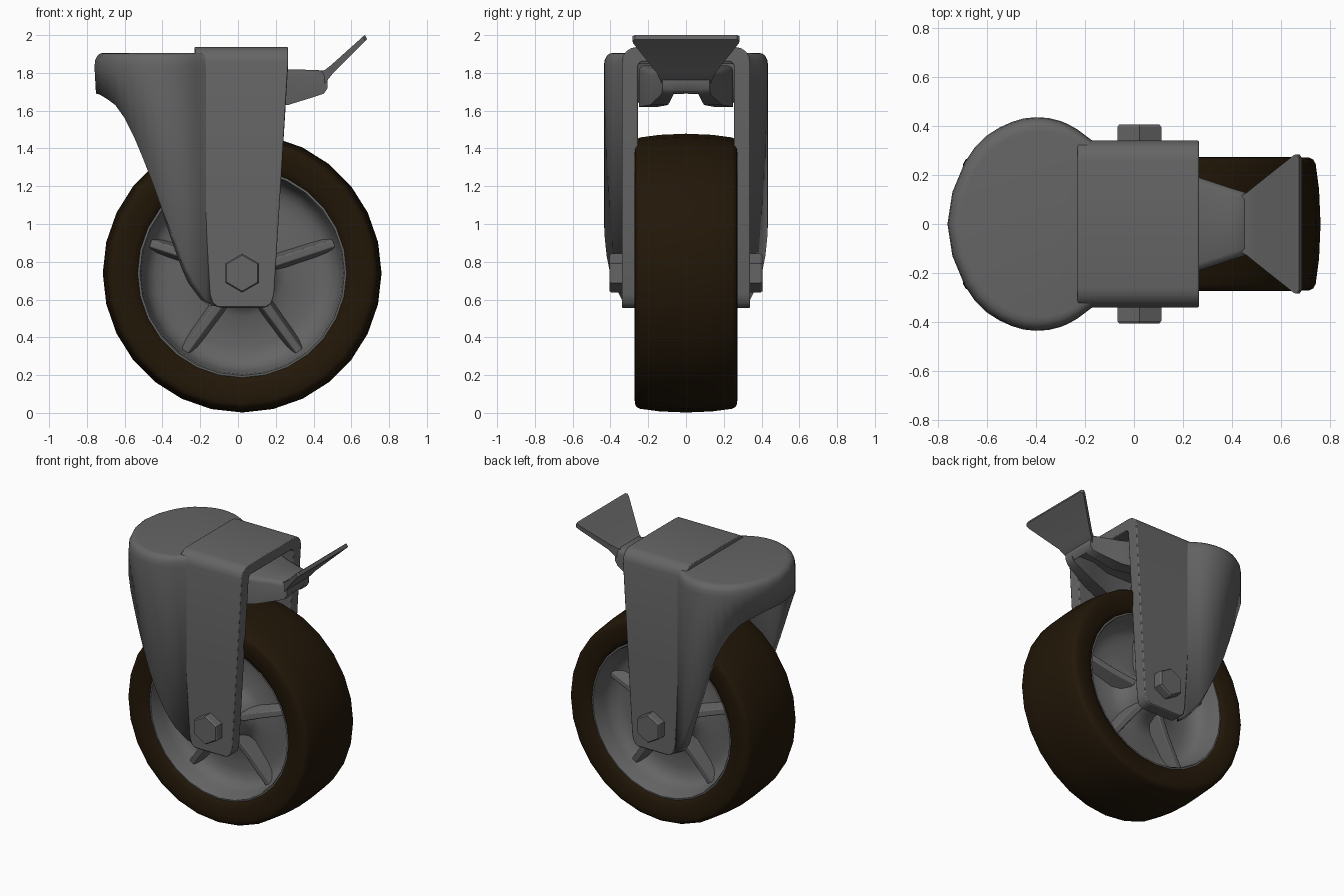
import bpy, bmesh, math
from mathutils import Vector

if "Cube" in bpy.data.objects:
    bpy.data.objects.remove(bpy.data.objects["Cube"])

CX, CZ, SEG = 0.022, 0.74, 28   # wheel axle position and wheel sides


def material(name, rgb):
    m = bpy.data.materials.new(name)
    m.diffuse_color = (*rgb, 1)
    m.use_nodes = True
    m.node_tree.nodes["Principled BSDF"].inputs["Base Color"].default_value = m.diffuse_color
    return m


rubber = material("dark_brown_rubber", (0.016, 0.0085, 0.0025))
steel = material("dark_grey_steel", (0.13, 0.13, 0.13))


def finish(name, bm, angle=35, bevel=0, mat=steel, solid=0):
    bmesh.ops.recalc_face_normals(bm, faces=bm.faces)
    me = bpy.data.meshes.new(name)
    bm.to_mesh(me)
    bm.free()
    ob = bpy.data.objects.new(name, me)
    bpy.context.collection.objects.link(ob)
    me.materials.append(mat)
    bpy.ops.object.select_all(action='DESELECT')
    ob.select_set(True)
    bpy.context.view_layer.objects.active = ob
    bpy.ops.object.shade_smooth_by_angle(angle=math.radians(angle))
    if solid:
        m = ob.modifiers.new("thickness", 'SOLIDIFY')
        m.thickness, m.offset = solid, -1
    if bevel:
        m = ob.modifiers.new("bevel", 'BEVEL')
        m.width, m.segments, m.limit_method = bevel, 2, 'ANGLE'
        m.angle_limit = math.radians(40)
    return ob


def loft(rings, closed=True, cap_start=True, cap_end=True, join=False):
    """Skin a list of equally long point rings."""
    bm = bmesh.new()
    vs = [[bm.verts.new(p) for p in r] for r in rings]
    n = len(vs[0])
    pairs = list(zip(vs, vs[1:])) + ([(vs[-1], vs[0])] if join else [])
    for a, b in pairs:
        for i in range(n if closed else n - 1):
            j = (i + 1) % n
            bm.faces.new((a[i], a[j], b[j], b[i]))
    if cap_start:
        bm.faces.new(vs[0])
    if cap_end:
        bm.faces.new(vs[-1])
    return bm


def lathe(profile, seg=SEG, join=False, turn=0.0):
    """Revolve (radius, y) points about the axle."""
    rings = []
    for r, y in profile:
        rings.append([(CX + r * math.cos(a), y, CZ + r * math.sin(a))
                      for a in (2 * math.pi * k / seg + turn for k in range(seg))])
    return loft(rings, cap_start=not join, cap_end=not join, join=join)


def both(half):
    """Mirror a (radius, y) half profile to the other side."""
    return half + [(r, -y) for r, y in reversed(half) if y > 0]


# Tyre
tyre = both([(0.54, 0.22), (0.555, 0.25), (0.59, 0.263), (0.65, 0.272), (0.69, 0.271),
             (0.708, 0.263), (0.718, 0.245), (0.732, 0.14), (0.738, 0)])
finish("tyre", lathe(tyre, join=True), 50, mat=rubber)

# Deeply dished wheel disc with rim lip and flared hub
disc = both([(0.09, 0.25), (0.13, 0.24), (0.145, 0.16), (0.175, 0.10), (0.23, 0.07), (0.40, 0.06),
             (0.46, 0.07), (0.50, 0.10), (0.523, 0.15), (0.535, 0.235), (0.542, 0.248), (0.56, 0.245)])
finish("wheel_disc", lathe(disc), 40)

# Five tapered spokes on each face of the disc
for side in (-1, 1):
    for k in range(5):
        a = math.radians(90 + 72 * k)
        u = Vector((math.cos(a), 0, math.sin(a)))
        t = Vector((-math.sin(a), 0, math.cos(a)))
        rings = []
        for r, h, w in ((0.10, 0.20, 0.05), (0.30, 0.155, 0.046), (0.53, 0.125, 0.042)):
            c = Vector((CX, 0, CZ)) + u * r
            rings.append([c + t * s * w * f + Vector((0, side * y, 0))
                          for s, f, y in ((-1, 1, 0.045), (-1, 0.45, h), (1, 0.45, h), (1, 1, 0.045))])
        finish("spoke", loft(rings), 30, bevel=0.006)

# Axle with hexagonal bolt heads
finish("axle", lathe([(0.05, -0.33), (0.05, 0.33)], 16))
for side in (-1, 1):
    head = [(0.103, side * 0.32), (0.103, side * 0.395), (0.095, side * 0.405)]
    finish("bolt_head", lathe(head, 6, turn=math.pi / 6), 20)

# Central fork: an upside-down U that narrows towards the axle
outer = [(0.34, 0.556, 0.13), (0.34, 0.562, 0.157), (0.34, 0.582, 0.18), (0.34, 0.63, 0.193),
         (0.34, 1.2, 0.228)]
path = [(y, z, 0.255, z, xr - 0.002) for y, z, xr in outer]
for k in range(5):
    a = math.radians(22.5 * k)
    path.append((0.26 + 0.08 * math.cos(a), 1.857 + 0.08 * math.sin(a),
                 0.225 + 0.03 * math.cos(a), 1.83 + 0.03 * math.sin(a), 0.265))
path += [(-a, b, -c, d, x) for a, b, c, d, x in reversed(path)]
rings = []
for yo, zo, yi, zi, xr in path:
    xl = 0.041 - xr * 0.99 if zo < 1.5 else -0.23
    rings.append([(xl, yo, zo), (xr, yo, zo), (xr, yi, zi), (xl, yi, zi)])
finish("fork", loft(rings), 35, bevel=0.006)

# Rear shell: plan outline (x, half width) with the height of its lower edge
plan = [(-0.76, 0, 1.69), (-0.74, 0.13, 1.685), (-0.69, 0.25, 1.66), (-0.65, 0.31, 1.63),
        (-0.60, 0.36, 1.56), (-0.55, 0.392, 1.46), (-0.50, 0.415, 1.34), (-0.45, 0.43, 1.21),
        (-0.40, 0.435, 1.07), (-0.35, 0.432, 0.945), (-0.30, 0.42, 0.83), (-0.265, 0.405, 0.755),
        (-0.23, 0.385, 0.69), (-0.17, 0.34, 0.60), (-0.12, 0.315, 0.565)]
plan = [(x, -y, z) for x, y, z in reversed(plan)] + plan[1:]
rings = [[(x + (0.008 if x < -0.7 else 0), y, z) for x, y, z in plan]]
for z, s in ((1.835, 1), (1.868, 0.99), (1.89, 0.965), (1.903, 0.925), (1.906, 0.87)):
    rings.append([(x if x > -0.35 else -0.35 + (x + 0.35) * s, y * s, z) for x, y, _ in plan])
finish("rear_shell", loft(rings, closed=False, cap_start=False), 40, solid=0.06)

# Brake lever arm: a channel open underneath that closes at its tip
rings = []
for x, w, zt, zb, zi in ((-0.10, 0.25, 1.84, 1.62, 1.77), (0.10, 0.25, 1.84, 1.62, 1.77),
                         (0.265, 0.19, 1.818, 1.63, 1.77), (0.40, 0.145, 1.816, 1.672, 1.75),
                         (0.455, 0.128, 1.812, 1.69, 1.70), (0.475, 0.125, 1.79, 1.72, 1.73)):
    c, t = 0.03, min(0.1, w * 0.5)
    half = [(w - c, zt), (w - 0.008, zt - 0.01), (w, zt - c), (w, zb), (w - t, zb), (w - t, zi)]
    rings.append([(x, y, z) for y, z in half] + [(x, -y, z) for y, z in reversed(half)])
finish("brake_arm", loft(rings), 50)

# Flared foot pedal
rings = []
for x, w, zt, h in ((0.42, 0.105, 1.80, 0.07), (0.462, 0.13, 1.817, 0.07), (0.495, 0.157, 1.843, 0.04),
                    (0.65, 0.28, 1.982, 0.025), (0.662, 0.284, 1.993, 0.025), (0.672, 0.27, 2.0, 0.022)):
    d = 0.012 if x > 0.47 else 0
    rings.append([(x, -w, zt), (x, w, zt), (x + d, w, zt - h), (x + d, -w, zt - h)])
finish("foot_pedal", loft(rings), 40)
